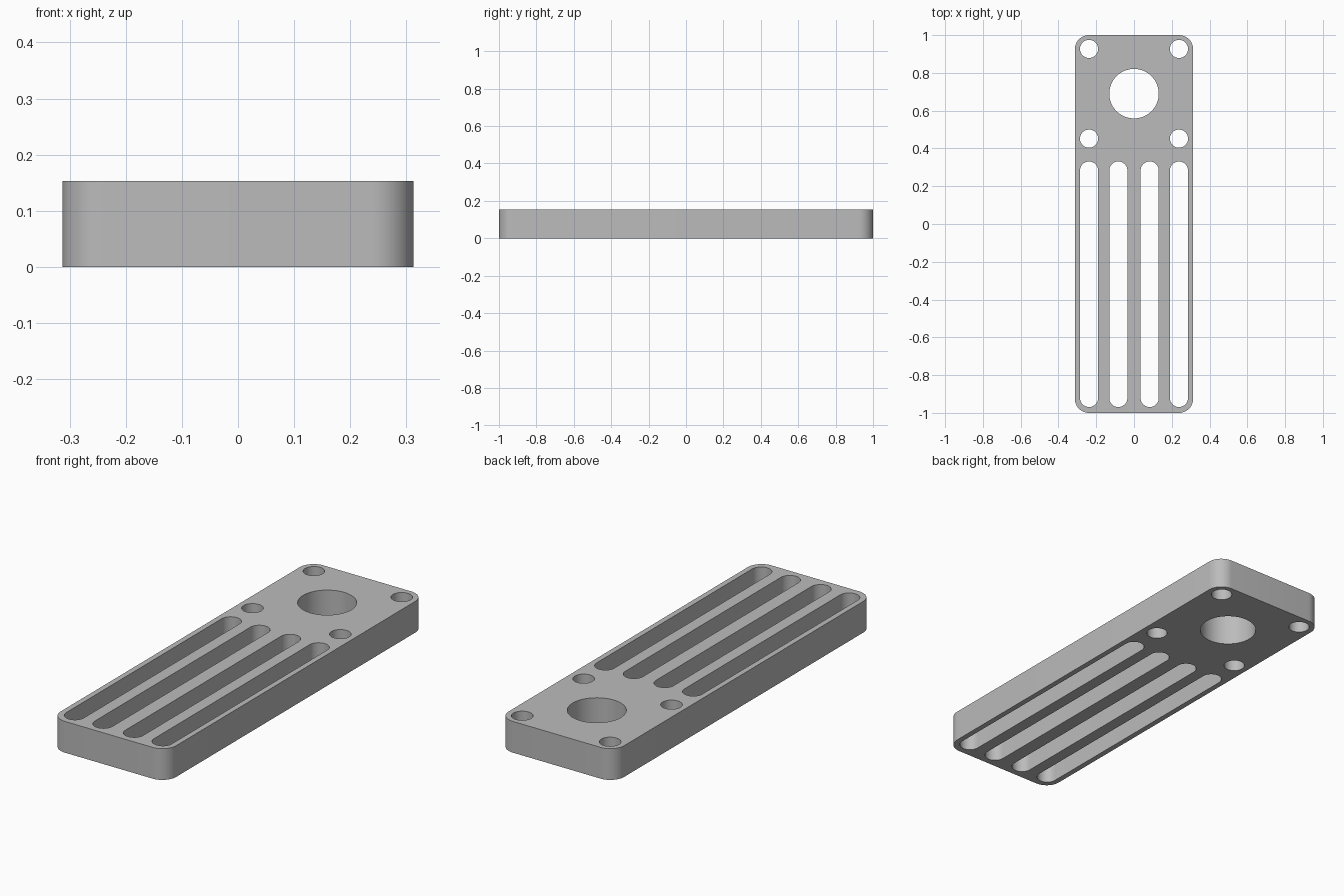
import bpy, bmesh, math

if "Cube" in bpy.data.objects:
    bpy.data.objects.remove(bpy.data.objects["Cube"])

HEIGHT = 0.153
HOLE_R = 0.048


def rounded_loop(bm, cx, cy, hx, hy, r, steps=12):
    """Closed edge loop of a rounded rectangle; a circle or slot when hx == r."""
    points = []
    for quarter, (sx, sy) in enumerate([(1, 1), (-1, 1), (-1, -1), (1, -1)]):
        for i in range(steps + 1):
            a = math.pi / 2 * (quarter + i / steps)
            p = (cx + sx * (hx - r) + r * math.cos(a),
                 cy + sy * (hy - r) + r * math.sin(a), 0)
            if not points or math.dist(p, points[-1]) > 1e-5:
                points.append(p)
    if math.dist(points[0], points[-1]) < 1e-5:
        points.pop()
    verts = [bm.verts.new(p) for p in points]
    return [bm.edges.new((v, verts[i - 1])) for i, v in enumerate(verts)]


bm = bmesh.new()

# Plate outline
edges = rounded_loop(bm, 0, 0, 0.313, 1.0, 0.075)

# Large round opening
edges += rounded_loop(bm, 0, 0.69, 0.131, 0.131, 0.131, 16)

# Four screw holes
for x in (-0.238, 0.238):
    for y in (0.452, 0.927):
        edges += rounded_loop(bm, x, y, HOLE_R, HOLE_R, HOLE_R)

# Four long slots
for x in (-0.238, -0.083, 0.083, 0.238):
    edges += rounded_loop(bm, x, -0.319, HOLE_R, 0.65, HOLE_R)

# Fill the profile and raise it to full thickness
bmesh.ops.triangle_fill(bm, use_beauty=True, edges=edges, normal=(0, 0, 1))
top = bmesh.ops.extrude_face_region(bm, geom=bm.faces[:], use_keep_orig=True)
bmesh.ops.translate(bm, vec=(0, 0, HEIGHT),
                    verts=[v for v in top["geom"] if isinstance(v, bmesh.types.BMVert)])
bmesh.ops.recalc_face_normals(bm, faces=bm.faces[:])

mesh = bpy.data.meshes.new("slotted_plate")
bm.to_mesh(mesh)
bm.free()

# Single grey finish
grey = bpy.data.materials.new("plain grey")
grey.diffuse_color = (0.5, 0.5, 0.5, 1)
grey.use_nodes = True
grey.node_tree.nodes["Principled BSDF"].inputs["Base Color"].default_value = grey.diffuse_color
mesh.materials.append(grey)

plate = bpy.data.objects.new("slotted_plate", mesh)
bpy.context.collection.objects.link(plate)
bpy.context.view_layer.objects.active = plate
plate.select_set(True)
bpy.ops.object.shade_smooth_by_angle(angle=math.radians(30))
